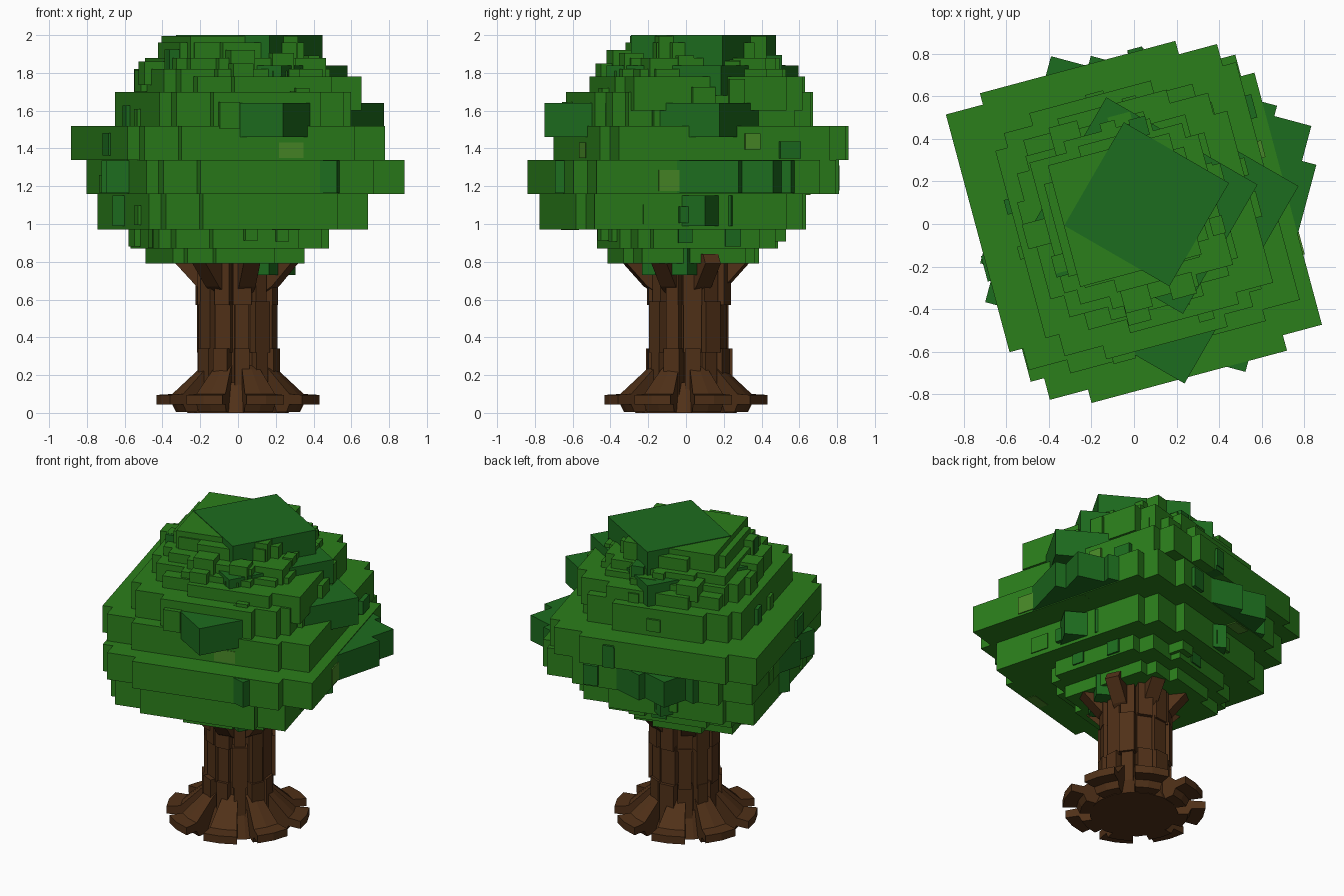
import bpy, bmesh, random
from math import radians, sin, cos, pi
from mathutils import Matrix, Vector

if "Cube" in bpy.data.objects:
    bpy.data.objects.remove(bpy.data.objects["Cube"])

random.seed(4)


def material(name, rgb):
    m = bpy.data.materials.new(name)
    m.diffuse_color = (*rgb, 1)
    m.use_nodes = True
    m.node_tree.nodes["Principled BSDF"].inputs["Base Color"].default_value = m.diffuse_color
    return m


LEAF = material("leaf", (0.024, 0.21, 0.011))
DARK = material("dark_leaf", (0.012, 0.15, 0.013))
PALE = material("pale_leaf", (0.065, 0.25, 0.02))
BARK = material("bark", (0.08, 0.03, 0.009))


def make_object(name, bm, mat):
    bmesh.ops.recalc_face_normals(bm, faces=bm.faces)
    me = bpy.data.meshes.new(name)
    bm.to_mesh(me)
    bm.free()
    ob = bpy.data.objects.new(name, me)
    bpy.context.collection.objects.link(ob)
    me.materials.append(mat)
    return ob


def add_prism(bm, lower, upper):
    a = [bm.verts.new(p) for p in lower]
    b = [bm.verts.new(p) for p in upper]
    n = len(a)
    bm.faces.new(a)
    bm.faces.new(b)
    for i in range(n):
        bm.faces.new((a[i], a[(i + 1) % n], b[(i + 1) % n], b[i]))


def add_box(bm, center, size, angle=0):
    m = (Matrix.Translation(center) @ Matrix.Rotation(angle, 4, 'Z')
         @ Matrix.Diagonal((*size, 1)))
    bmesh.ops.create_cube(bm, size=1, matrix=m)


def stair(notches):
    """Corner steps from the u side to the v side, as (in from u, in from v)."""
    pts, before = [], 0
    for a, b in notches:
        pts += [(before, b), (a, b)]
        before = a
    return pts + [(before, 0)]


def slab(name, u, v, z, angle, mat, even, odd):
    """Flat slab turned about z; opposite corners share a stair pattern."""
    mid = Vector(((u[0] + u[1]) / 2, (v[0] + v[1]) / 2))
    h = Vector(((u[1] - u[0]) / 2, (v[1] - v[0]) / 2))
    pts = []
    for sx, sy in ((1, 1), (-1, 1), (-1, -1), (1, -1)):
        run = stair(even) if sx * sy > 0 else stair(odd)[::-1]
        pts += [(mid.x + sx * (h.x - a), mid.y + sy * (h.y - b)) for a, b in run]
    rot = Matrix.Rotation(radians(angle), 3, 'Z')
    bm = bmesh.new()
    add_prism(bm, [rot @ Vector((*p, z[0])) for p in pts],
              [rot @ Vector((*p, z[1])) for p in pts])
    make_object(name, bm, mat)


# Foliage: stacked slabs turned 15 degrees
none = []
small = [(0.18, 0.055)]
medium = [(0.06, 0.13), (0.2, 0.06)]
large = [(0.065, 0.17), (0.25, 0.065)]
layers = [
    ((-0.42, 0.28), (-0.37, 0.38), (0.79, 0.98), medium, small),
    ((-0.50, 0.42), (-0.42, 0.46), (0.87, 1.05), large, medium),
    ((-0.63, 0.54), (-0.70, 0.58), (0.97, 1.16), large, small),
    ((-0.66, 0.73), (-0.76, 0.71), (1.16, 1.34), large, [(0.19, 0.075)]),
    ((-0.72, 0.66), (-0.60, 0.78), (1.34, 1.52), large, small),
    ((-0.54, 0.50), (-0.58, 0.63), (1.50, 1.70), large, medium),
    ((-0.40, 0.56), (-0.49, 0.57), (1.60, 1.78), large, small),
    ((-0.47, 0.43), (-0.41, 0.50), (1.70, 1.82), large, medium),
    ((-0.40, 0.40), (-0.36, 0.46), (1.76, 1.88), medium, small),
    ((-0.36, 0.32), (-0.29, 0.42), (1.85, 1.96), medium, medium),
    ((-0.32, 0.27), (-0.22, 0.37), (1.88, 1.996), none, none),
]
for i, (u, v, z, even, odd) in enumerate(layers):
    slab(f"foliage_layer_{i + 1}", u, v, z, 15, LEAF, even, odd)

# Darker slabs turned the other way, poking through
dark_layers = [
    ((0.02, 0.26), (-0.12, 0.16), (0.73, 0.92), -30, none),
    ((-0.50, 0.50), (-0.52, 0.46), (0.99, 1.15), -30, small),
    ((-0.65, 0.755), (-0.585, 0.71), (1.165, 1.335), -15, [(0.07, 0.22), (0.25, 0.05)]),
    ((0.0, 0.58), (-0.53, 0.54), (1.46, 1.64), -30, none),
    ((-0.41, 0.41), (-0.25, 0.45), (1.68, 1.84), -30, none),
    ((-0.28, 0.29), (-0.17, 0.39), (1.82, 2.0), -30, none),
]
for i, (u, v, z, a, n) in enumerate(dark_layers):
    slab(f"dark_foliage_{i + 1}", u, v, z, a, DARK, n, n)

# Small leaf blocks scattered along the layer edges
clumps = {"leaf_clumps": (LEAF, bmesh.new()), "dark_clumps": (DARK, bmesh.new()),
          "pale_clumps": (PALE, bmesh.new())}
rot = Matrix.Rotation(radians(15), 3, 'Z')
for u, v, z, even, odd in layers[1:9]:
    for side in range(4):
        for k in range(2):
            t = random.uniform(0.25, 0.75)
            pu, pv = u[0] + t * (u[1] - u[0]), v[0] + t * (v[1] - v[0])
            p = [(u[0], pv), (u[1], pv), (pu, v[0]), (pu, v[1])][side]
            size = [random.uniform(0.06, 0.14) for _ in range(2)]
            zc = z[0] + random.uniform(0.05, 0.1)
            key = random.choices(list(clumps), (8, 2, 1))[0]
            c = rot @ Vector((p[0] * 0.94, p[1] * 0.94, zc))
            add_box(clumps[key][1], c, (*size, random.uniform(0.08, 0.15)), radians(15))
for name, (mat, bm) in clumps.items():
    make_object(name, bm, mat)

# Trunk: core ringed with uneven bark planks
bm = bmesh.new()
bmesh.ops.create_cone(bm, cap_ends=True, segments=12, radius1=0.18, radius2=0.18,
                      depth=0.86, matrix=Matrix.Translation((0, 0.01, 0.44)))
make_object("trunk_core", bm, BARK)
bm = bmesh.new()
for i in range(12):
    a = i * pi / 6 + 0.1
    for low, high, r in ((0.05, 0.34, 0.18), (0.32, 0.59, 0.175), (0.57, 0.86, 0.175)):
        r += random.uniform(-0.015, 0.015)
        add_box(bm, (r * cos(a), 0.015 + r * sin(a), (low + high) / 2),
                (0.07, random.uniform(0.07, 0.1), high - low), a)
make_object("bark_planks", bm, BARK)

# Root base: low tapered disc closing the underside
bm = bmesh.new()
bmesh.ops.create_cone(bm, cap_ends=True, segments=16, radius1=0.27, radius2=0.2,
                      depth=0.16, matrix=Matrix.Translation((0, 0, 0.08)))
make_object("root_base", bm, BARK)

# Roots: wedge-shaped sweeps flaring to a low foot, with gaps between
profile = [(0.15, 0.004), (0.33, 0.004), (0.35, 0.045), (0.435, 0.045), (0.435, 0.095),
           (0.35, 0.1), (0.21, 0.23), (0.15, 0.26)]
bm = bmesh.new()
for i in range(8):
    mid = i * pi / 4 + radians(20)
    edges = [mid + radians(d) for d in (-14, 0, 14)]
    for a0, a1 in zip(edges, edges[1:]):
        add_prism(bm, *[[(r * cos(a), r * sin(a), h) for r, h in profile] for a in (a0, a1)])
make_object("roots", bm, BARK)

# Short branches spreading into the foliage
bm = bmesh.new()
for i in range(7):
    a = i * 2 * pi / 7 + 0.45
    radial, side = Vector((cos(a), sin(a), 0)), Vector((-sin(a), cos(a), 0)) * 0.045
    path = [(0.14, 0.62), (0.22, 0.67), (0.33, 0.79), (0.30, 0.84), (0.14, 0.84)]
    add_prism(bm, [radial * r + side + Vector((0, 0, h)) for r, h in path],
              [radial * r - side + Vector((0, 0, h)) for r, h in path])
make_object("branches", bm, BARK)
